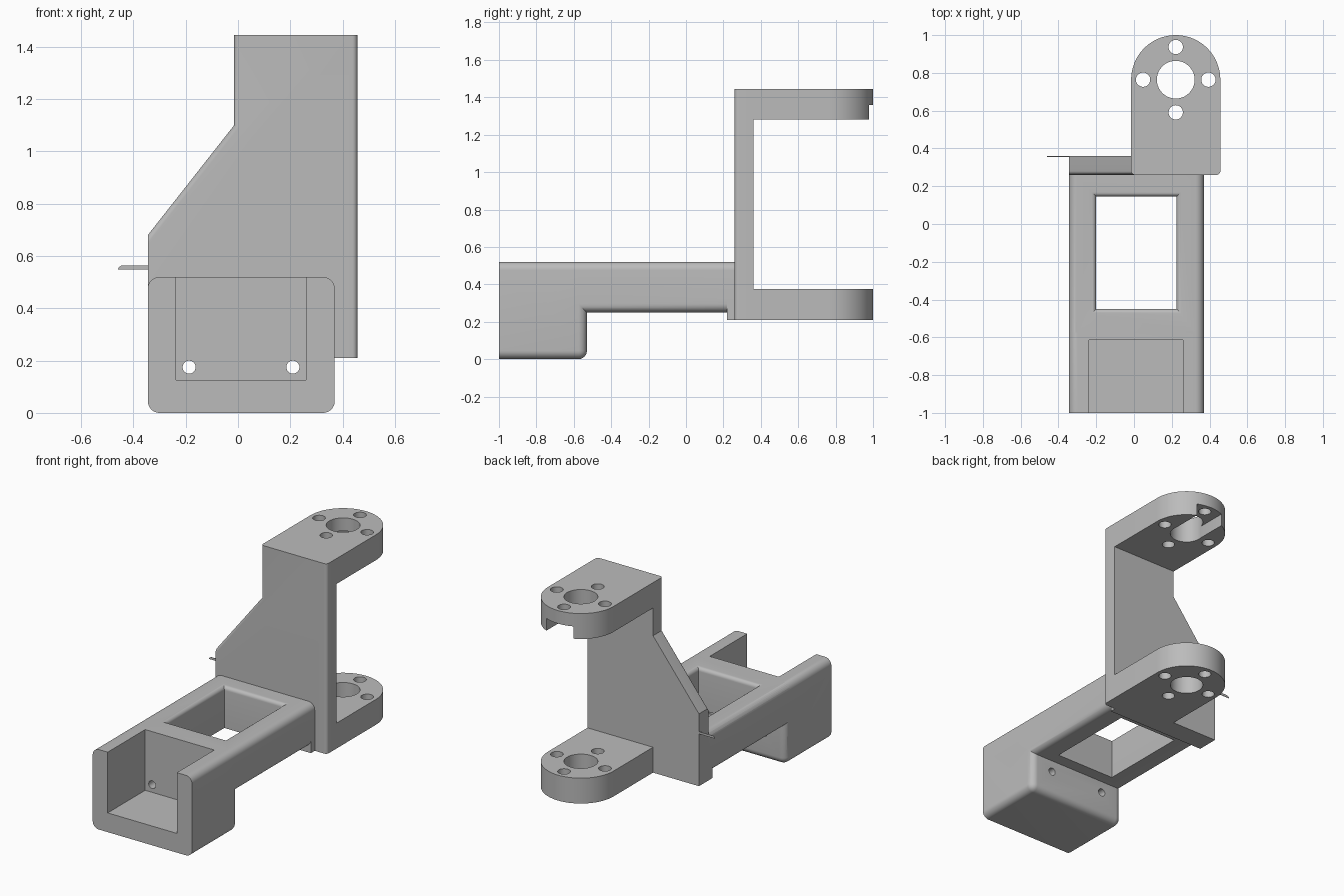
import bpy, bmesh
from math import pi, sin, cos, radians
from mathutils import Vector

if "Cube" in bpy.data.objects:
    bpy.data.objects.remove(bpy.data.objects["Cube"], do_unlink=True)

grey = bpy.data.materials.new("plain grey")
grey.use_nodes = True
GREY = (0.5, 0.5, 0.5, 1)
grey.diffuse_color = GREY
grey.node_tree.nodes["Principled BSDF"].inputs["Base Color"].default_value = GREY


def prism(name, points, direction, bevel=0, rule=None):
    """Extrude a closed outline; round the edges the rule picks."""
    bm = bmesh.new()
    face = bm.faces.new([bm.verts.new(p) for p in points])
    ext = bmesh.ops.extrude_face_region(bm, geom=[face])
    verts = [g for g in ext["geom"] if isinstance(g, bmesh.types.BMVert)]
    bmesh.ops.translate(bm, verts=verts, vec=direction)
    bmesh.ops.recalc_face_normals(bm, faces=bm.faces)
    if bevel:
        edges = [e for e in bm.edges if rule(e.verts[0].co, e.verts[1].co)]
        bmesh.ops.bevel(bm, geom=edges, offset=bevel, segments=8, profile=0.5,
                        affect='EDGES', clamp_overlap=True)
    mesh = bpy.data.meshes.new(name)
    bm.to_mesh(mesh)
    bm.free()
    mesh.materials.append(grey)
    obj = bpy.data.objects.new(name, mesh)
    bpy.context.collection.objects.link(obj)
    return obj


def box(name, x, y, z, bevel=0, rule=None):
    pts = [(x[0], y[0], z[0]), (x[1], y[0], z[0]), (x[1], y[1], z[0]), (x[0], y[1], z[0])]
    return prism(name, pts, (0, 0, z[1] - z[0]), bevel, rule)


def disc(x, y, z, r, h, axis='Z', n=40):
    ring = [(r * cos(2 * pi * i / n), r * sin(2 * pi * i / n)) for i in range(n)]
    if axis == 'Z':
        return prism("hole", [(x + a, y + b, z) for a, b in ring], (0, 0, h))
    return prism("hole", [(x + a, y, z + b) for a, b in ring], (0, h, 0))


def combine(target, tool, operation):
    mod = target.modifiers.new(operation, 'BOOLEAN')
    mod.operation, mod.solver, mod.object = operation, 'EXACT', tool
    bpy.context.view_layer.objects.active = target
    bpy.ops.object.modifier_apply(modifier=mod.name)
    bpy.data.objects.remove(tool, do_unlink=True)


# Beam and front block with rounded edges
ARM_X, TOP = (-0.345, 0.37), 0.52
bracket = box("bracket", ARM_X, (-1, -0.53), (0, TOP), 0.045,
              lambda a, b: not (abs(a.y + 1) < 0.001 and abs(b.y + 1) < 0.001))
beam = box("beam", ARM_X, (-0.8, 0.3), (0.25, TOP), 0.045,
           lambda a, b: abs(a.y - b.y) > 0.1)
combine(bracket, beam, 'UNION')

# Upright plate with a sloping shoulder
outline = [(-0.345, 0.21), (0.457, 0.21), (0.457, 1.445),
           (-0.015, 1.445), (-0.015, 1.10), (-0.345, 0.68)]
plate = prism("upright_plate", [(x, 0.26, z) for x, z in outline], (0, 0.1, 0), 0.02,
              lambda a, b: max(a.y, b.y) < 0.3 and abs(a.z - b.z) > 0.1
              and max(a.x, b.x) > -0.3)
combine(bracket, plate, 'UNION')
combine(bracket, box("lip", ARM_X, (0.22, 0.3), (0.21, 0.32)), 'UNION')

# Two round-ended lugs, each with one large and four small holes
CX, CY, R = 0.221, 0.764, 0.236
for z, h in ((0.21, 0.165), (1.28, 0.165)):
    arc = [(CX + R * cos(pi * i / 48), CY + R * sin(pi * i / 48), z) for i in range(49)]
    lug = prism("lug", [(CX - R, 0.32, z), (CX + R, 0.32, z)] + arc, (0, 0, h))
    combine(lug, disc(CX, CY, z - 0.1, 0.1, h + 0.2), 'DIFFERENCE')
    for k in range(4):
        x, y = CX + 0.173 * cos(k * pi / 2), CY + 0.173 * sin(k * pi / 2)
        combine(lug, disc(x, y, z - 0.1, 0.038, h + 0.2, n=24), 'DIFFERENCE')
    if z > 1:
        # Slot under the upper lug
        combine(lug, box("slot", (CX - 0.098, CX + 0.098), (CY, 1.1), (1.2, 1.36)), 'DIFFERENCE')
    combine(bracket, lug, 'UNION')

# Front pocket and its two screw holes
combine(bracket, box("pocket", (-0.237, 0.26), (-1.1, -0.615), (0.125, 0.7)), 'DIFFERENCE')
for x in (-0.187, 0.21):
    combine(bracket, disc(x, -0.7, 0.175, 0.025, 0.3, 'Y', 24), 'DIFFERENCE')

# Window through the beam, with a rounded upper rim
combine(bracket, box("window", (-0.2, 0.225), (-0.45, 0.145), (0.1, 0.7)), 'DIFFERENCE')
bm = bmesh.new()
bm.from_mesh(bracket.data)
rim = [e for e in bm.edges if all(
    abs(v.co.z - TOP) < 0.002 and -0.21 < v.co.x < 0.235 and -0.46 < v.co.y < 0.155
    for v in e.verts)]
bmesh.ops.bevel(bm, geom=rim, offset=0.025, segments=6, profile=0.5, affect='EDGES')
bm.to_mesh(bracket.data)
bm.free()

# Thin tab on the back of the plate
tab_shape = [(-0.46, 0.549), (-0.3, 0.549), (-0.3, 0.564), (-0.445, 0.564), (-0.455, 0.558)]
prism("thin_tab", [(x, 0.356, z) for x, z in tab_shape], (0, 0.003, 0))

# Smooth rounded surfaces, keep hard edges crisp
bpy.ops.object.select_all(action='DESELECT')
bracket.select_set(True)
bpy.context.view_layer.objects.active = bracket
bpy.ops.object.shade_smooth_by_angle(angle=radians(30))
